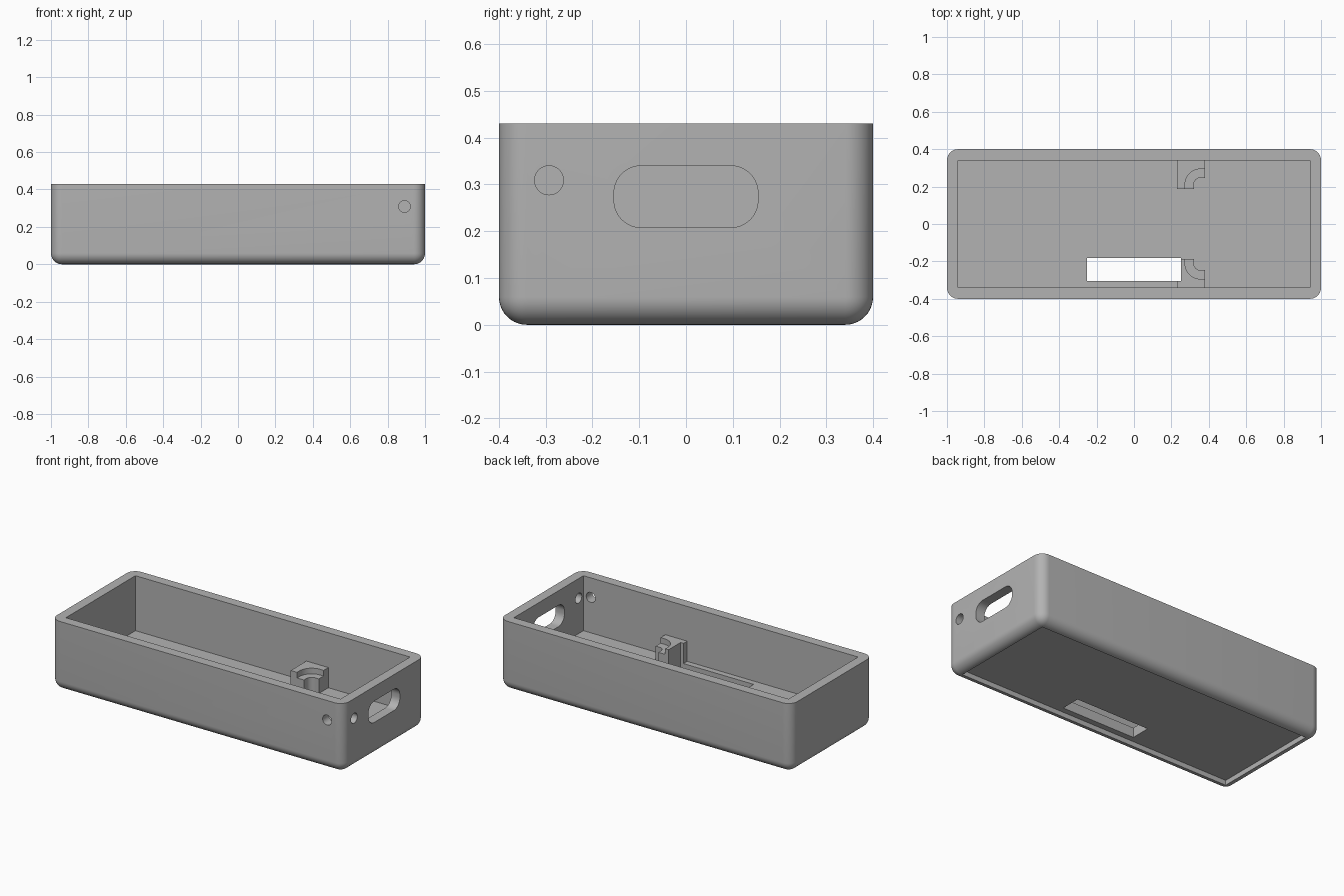
import bpy, bmesh, math
from mathutils import Matrix, Vector

if "Cube" in bpy.data.objects:
    bpy.data.objects.remove(bpy.data.objects["Cube"])

FLOOR_LOW, FLOOR_TOP, HEIGHT = 0.03, 0.09, 0.43
WALL = 0.06

grey = bpy.data.materials.new("grey plastic")
grey.diffuse_color = (0.45, 0.45, 0.45, 1)
grey.use_nodes = True
grey.node_tree.nodes["Principled BSDF"].inputs["Base Color"].default_value = grey.diffuse_color


def add_object(name, bm):
    bmesh.ops.recalc_face_normals(bm, faces=bm.faces)
    mesh = bpy.data.meshes.new(name)
    bm.to_mesh(mesh)
    bm.free()
    mesh.materials.append(grey)
    obj = bpy.data.objects.new(name, mesh)
    bpy.context.collection.objects.link(obj)
    return obj


def box_mesh(lo, hi):
    bm = bmesh.new()
    lo, hi = Vector(lo), Vector(hi)
    bmesh.ops.create_cube(bm, size=1)
    for v in bm.verts:
        v.co = Vector([(lo[i] + hi[i]) / 2 + v.co[i] * (hi[i] - lo[i]) for i in range(3)])
    return bm


def prism(name, points, depth, matrix=Matrix()):
    """Extrude a flat outline along its local z, then place it."""
    bm = bmesh.new()
    face = bm.faces.new([bm.verts.new((x, y, 0)) for x, y in points])
    ext = bmesh.ops.extrude_face_region(bm, geom=[face])
    for v in ext["geom"]:
        if isinstance(v, bmesh.types.BMVert):
            v.co.z += depth
    bm.transform(matrix)
    return add_object(name, bm)


def arc(cx, cy, r, a0, a1, n):
    angles = [math.radians(a0 + (a1 - a0) * i / n) for i in range(n + 1)]
    return [(cx + r * math.cos(a), cy + r * math.sin(a)) for a in angles]


def combine(target, tool, operation):
    mod = target.modifiers.new("combine", "BOOLEAN")
    mod.operation, mod.solver, mod.object = operation, "EXACT", tool
    bpy.context.view_layer.objects.active = target
    bpy.ops.object.modifier_apply(modifier=mod.name)
    bpy.data.objects.remove(tool)


# Outer shell: rounded upright corners and underside, sharp top rim
bm = box_mesh((-1, -0.4, 0), (1, 0.4, HEIGHT))
edges = [e for e in bm.edges if not all(v.co.z > HEIGHT - 0.01 for v in e.verts)]
bmesh.ops.bevel(bm, geom=edges, offset=0.0595, segments=10, profile=0.5, affect="EDGES")
tray = add_object("tray", bm)

# Inner cavity and shallow underside recess
ix, iy = 1 - WALL, 0.4 - WALL
combine(tray, add_object("cavity", box_mesh((-ix, -iy, FLOOR_TOP), (ix, iy, 1))), "DIFFERENCE")
combine(tray, add_object("recess", box_mesh((-ix, -iy, -0.1), (ix, iy, FLOOR_LOW))), "DIFFERENCE")


# Corner brackets with a stepped, rounded notch, one per long wall
def bracket_outline(notch_x, notch_y, r):
    rounded = arc(notch_x + r, notch_y - r, r, 180, 90, 10)
    return [(0.23, 0.187), (notch_x, 0.187)] + rounded + [(0.38, notch_y), (0.38, 0.36), (0.23, 0.36)]


for side in (1, -1):
    flip = Matrix.Diagonal((1, side, 1, 1))
    for outline, z0, z1 in ((bracket_outline(0.32, 0.247, 0.035), 0.06, 0.18),
                            (bracket_outline(0.273, 0.294, 0.082), 0.18, 0.215)):
        part = prism("bracket", outline, z1 - z0, flip @ Matrix.Translation((0, 0, z0)))
        combine(tray, part, "UNION")

# Long slot through the floor
combine(tray, add_object("floor_slot", box_mesh((-0.25, -0.304, -0.1), (0.25, -0.182, 0.4))), "DIFFERENCE")

# Right wall: rounded opening and round hole (outline x -> y, outline y -> z)
to_right = Matrix(((0, 0, 1, 0.9), (1, 0, 0, 0), (0, 1, 0, 0), (0, 0, 0, 1)))
opening = []
for i, (cx, cy) in enumerate(((0.096, 0.282), (-0.096, 0.282), (-0.096, 0.266), (0.096, 0.266))):
    opening += arc(cx, cy, 0.058, i * 90, i * 90 + 90, 10)
combine(tray, prism("port", opening, 0.3, to_right), "DIFFERENCE")
hole = arc(-0.293, 0.309, 0.031, 0, 348.75, 31)
combine(tray, prism("side_hole", hole, 0.3, to_right), "DIFFERENCE")

# Front wall: round hole (outline y -> z, pushed toward -y)
to_front = Matrix(((1, 0, 0, 0), (0, 0, -1, -0.3), (0, 1, 0, 0), (0, 0, 0, 1)))
hole = arc(0.89, 0.309, 0.031, 0, 348.75, 31)
combine(tray, prism("front_hole", hole, 0.3, to_front), "DIFFERENCE")

# Smooth the rounded faces, keep hard edges
bpy.ops.object.select_all(action="DESELECT")
tray.select_set(True)
bpy.context.view_layer.objects.active = tray
bpy.ops.object.shade_smooth_by_angle(angle=math.radians(30))
